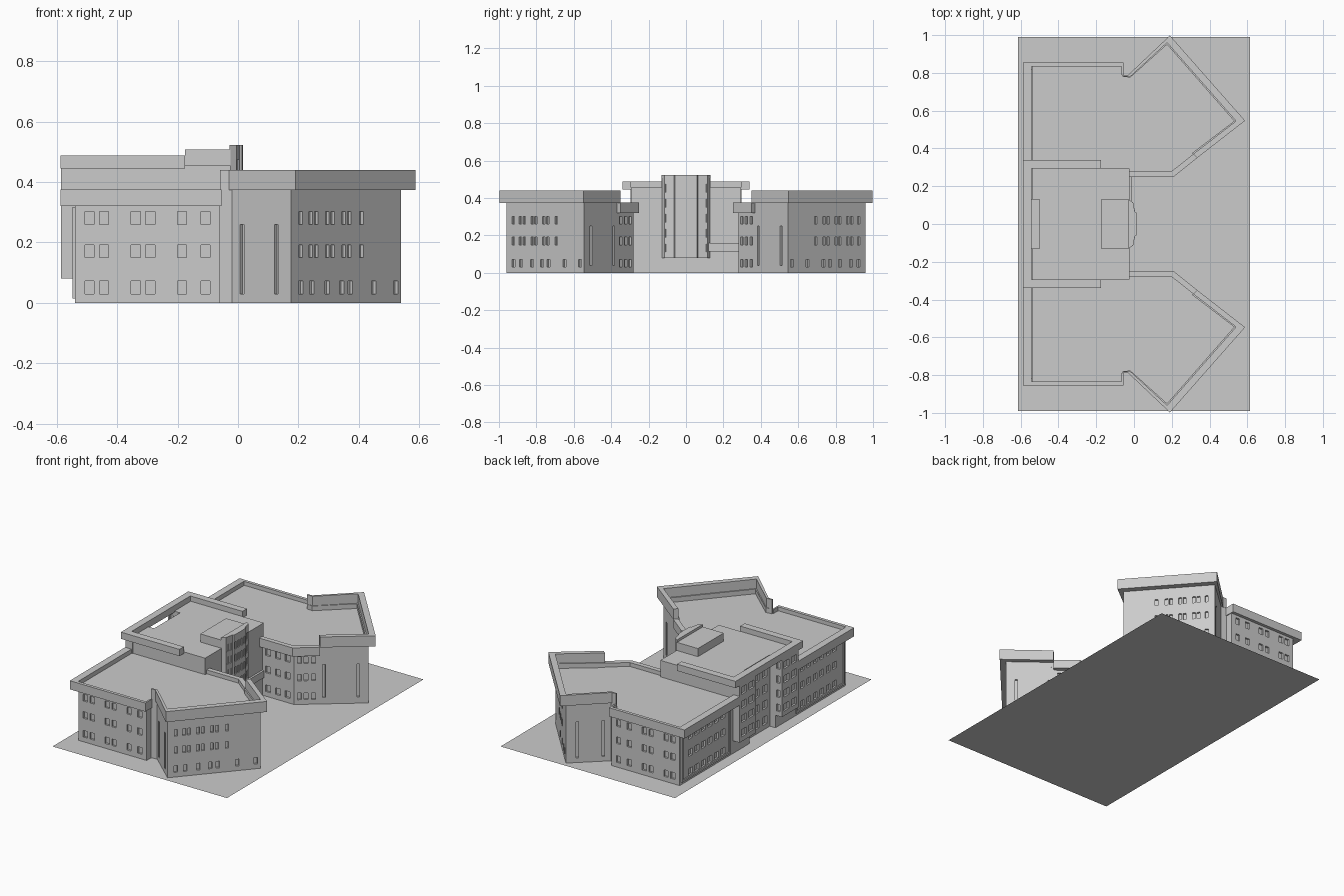
import bpy, bmesh
from mathutils import Vector

cube = bpy.data.objects.get("Cube")
if cube:
    bpy.data.objects.remove(cube)

grey = bpy.data.materials.new("plain_grey")
grey.use_nodes = True
grey.diffuse_color = (0.6, 0.6, 0.6, 1)
grey.node_tree.nodes["Principled BSDF"].inputs["Base Color"].default_value = (0.6, 0.6, 0.6, 1)


def finish(name, bm):
    bmesh.ops.recalc_face_normals(bm, faces=bm.faces)
    mesh = bpy.data.meshes.new(name)
    bm.to_mesh(mesh)
    bm.free()
    mesh.materials.append(grey)
    obj = bpy.data.objects.new(name, mesh)
    bpy.context.collection.objects.link(obj)
    return obj


def add_prism(bm, outline, z0, z1):
    low = [bm.verts.new((x, y, z0)) for x, y in outline]
    high = [bm.verts.new((x, y, z1)) for x, y in outline]
    bm.faces.new(low)
    bm.faces.new(high)
    for i in range(len(low)):
        j = (i + 1) % len(low)
        bm.faces.new((low[i], low[j], high[j], high[i]))


def prism(name, outline, z0, z1):
    bm = bmesh.new()
    add_prism(bm, outline, z0, z1)
    return finish(name, bm)


def band(name, outer, inner, z0, z1):
    return prism(name, outer + inner[::-1], z0, z1)


def box(name, x0, x1, y0, y1, z0, z1):
    return prism(name, [(x0, y0), (x1, y0), (x1, y1), (x0, y1)], z0, z1)


def add_window(bm, p, q, t, width, z0, z1, depth=0.012):
    # box straddling the wall that runs from p to q
    p, q = Vector(p), Vector(q)
    along = (q - p).normalized()
    across = Vector((-along.y, along.x)) * depth
    mid = p.lerp(q, t)
    half = along * width / 2
    add_prism(bm, [tuple(c) for c in (mid - half - across, mid + half - across,
                                      mid + half + across, mid - half + across)], z0, z1)


def carve(obj, bm):
    cutter = finish("window_cutter", bm)
    cutter.hide_render = True
    mod = obj.modifiers.new("windows", "BOOLEAN")
    mod.object = cutter
    mod.operation = "DIFFERENCE"
    mod.solver = "EXACT"
    bpy.context.view_layer.objects.active = obj
    bpy.ops.object.modifier_apply(modifier=mod.name)
    bpy.data.objects.remove(cutter)


ROWS = (0.03, 0.15, 0.26)
ROOF = 0.35

# Ground sheet
ground = bmesh.new()
bmesh.ops.create_grid(ground, x_segments=1, y_segments=1, size=1)
bmesh.ops.scale(ground, vec=(0.615, 0.99, 1), verts=ground.verts)
finish("ground_sheet", ground)

# Two mirrored wings, each a rear block joined to a pointed front block
for side, label in ((1, "left"), (-1, "right")):
    def m(*points):
        return [(x, y * side) for x, y in points]

    back_in, back_out = (-0.54, 0.29), (-0.54, 0.835)
    notch_a, notch_b, notch_c = (-0.06, 0.835), (-0.06, 0.79), (-0.02, 0.785)
    tip_side, tip_front, bend = (0.175, 0.96), (0.54, 0.545), (0.2, 0.28)
    wing = prism(label + "_wing", m(back_in, back_out, notch_a, notch_b, notch_c, tip_side,
                                    tip_front, bend, (-0.03, 0.28)), 0, ROOF)

    cut = bmesh.new()

    def windows(p, q, places, width, rows=ROWS, height=0.042):
        for z in rows:
            for t in places:
                add_window(cut, *m(p, q), t, width, z, z + height)

    windows(tip_side, tip_front, (0.09, 0.18, 0.23, 0.33, 0.38, 0.48, 0.53, 0.64), 0.018, ROWS[1:])
    windows(tip_side, tip_front, (0.09, 0.19, 0.33, 0.46, 0.54, 0.75, 0.95), 0.022, ROWS[:1])
    windows(notch_c, tip_side, (0.17, 0.75), 0.016, (0.03,), 0.23)
    windows(tip_front, bend, (0.14, 0.6), 0.016, (0.04,), 0.21)
    windows(tip_front, bend, (0.74, 0.84, 0.93), 0.022)
    windows(bend, (-0.03, 0.28), (0.2, 0.5, 0.8), 0.035)
    windows(back_out, notch_a, (0.1, 0.2, 0.42, 0.52, 0.74, 0.9), 0.03)
    windows(back_in, back_out, (0.2, 0.32, 0.44, 0.56, 0.68, 0.8), 0.038)
    carve(wing, cut)

    # Raised frame around the rear windows
    for z in (0.015, 0.305):
        box(label + "_rear_frame_rail", -0.548, -0.54, *sorted((0.33 * side, 0.82 * side)), z, z + 0.012)
    for y in (0.33, 0.808):
        box(label + "_rear_frame_post", -0.548, -0.54, *sorted((y * side, (y + 0.012) * side)), 0.015, 0.317)

    # Low parapets
    band(label + "_rear_parapet",
         m((-0.588, 0.295), (-0.588, 0.855), (-0.055, 0.855), (-0.055, 0.79)),
         m((-0.543, 0.295), (-0.543, 0.835), (-0.065, 0.835), (-0.065, 0.79)), 0.32, 0.375)
    band(label + "_court_parapet",
         m((-0.025, 0.25), (0.21, 0.25), (0.335, 0.35)),
         m((-0.025, 0.28), (0.2, 0.28), (0.313, 0.37)), 0.32, 0.375)

    # High parapet around the point, with the wall carried up behind it
    band(label + "_high_parapet",
         m((-0.06, 0.79), (-0.03, 0.79), (0.19, 0.998), (0.588, 0.547), (0.335, 0.35)),
         m((-0.06, 0.78), (-0.02, 0.78), (0.175, 0.96), (0.54, 0.545), (0.313, 0.37)), 0.373, 0.44)
    band(label + "_high_wall",
         m(notch_b, notch_c, tip_side, tip_front, (0.313, 0.368)),
         m((-0.06, 0.78), (-0.02, 0.775), (0.175, 0.95), (0.53, 0.545), (0.307, 0.375)), ROOF - 0.01, 0.38)

    # Projecting rear bay
    y0, y1 = sorted((0.13 * side, 0.297 * side))
    bay = box(label + "_rear_bay", -0.586, -0.535, y0, y1, 0.08, 0.447)
    cut = bmesh.new()
    for z in (0.11, 0.2, 0.29, 0.38):
        for t in (0.27, 0.73):
            add_window(cut, (-0.586, y0), (-0.586, y1), t, 0.05, z, z + 0.045)
        add_window(cut, (-0.586, 0.13 * side), (-0.535, 0.13 * side), 0.5, 0.025, z, z + 0.045)
    carve(bay, cut)

# Central block with a recessed rear entrance
centre = prism("central_block", [(-0.025, -0.295), (-0.025, 0.295), (-0.54, 0.295), (-0.54, 0.13),
                                 (-0.5, 0.13), (-0.5, -0.13), (-0.54, -0.13), (-0.54, -0.295)], 0, 0.455)
cut = bmesh.new()
for z in (0.03, 0.13, 0.23, 0.33):
    for t in (0.2, 0.5, 0.8):
        add_window(cut, (-0.5, -0.13), (-0.5, 0.13), t, 0.045, z, z + 0.05)
carve(centre, cut)

# Central parapet, open toward the front
band("central_parapet",
     [(-0.175, 0.34), (-0.588, 0.34), (-0.588, -0.34), (-0.175, -0.34)],
     [(-0.175, 0.295), (-0.543, 0.295), (-0.543, -0.295), (-0.175, -0.295)], 0.445, 0.488)

# Roof room and curved front bay
box("roof_room", -0.175, -0.025, -0.13, 0.13, 0.45, 0.507)
front = [(-0.028, -0.13), (-0.005, -0.115), (0.005, -0.065), (0.014, -0.06), (0.016, 0),
         (0.014, 0.06), (0.005, 0.065), (-0.005, 0.115), (-0.028, 0.13)]
bay = prism("curved_front_bay", front, 0.08, 0.523)
cut = bmesh.new()
for z in (0.11, 0.19, 0.27, 0.35, 0.43):
    for i in (1, 3, 4, 6):
        for t in (0.28, 0.72):
            add_window(cut, front[i], front[i + 1], t, 0.016, z, z + 0.045, 0.005)
carve(bay, cut)

# Entrance ledge beside the front bay
box("entrance_ledge", -0.03, -0.012, 0.12, 0.28, 0.115, 0.16)
